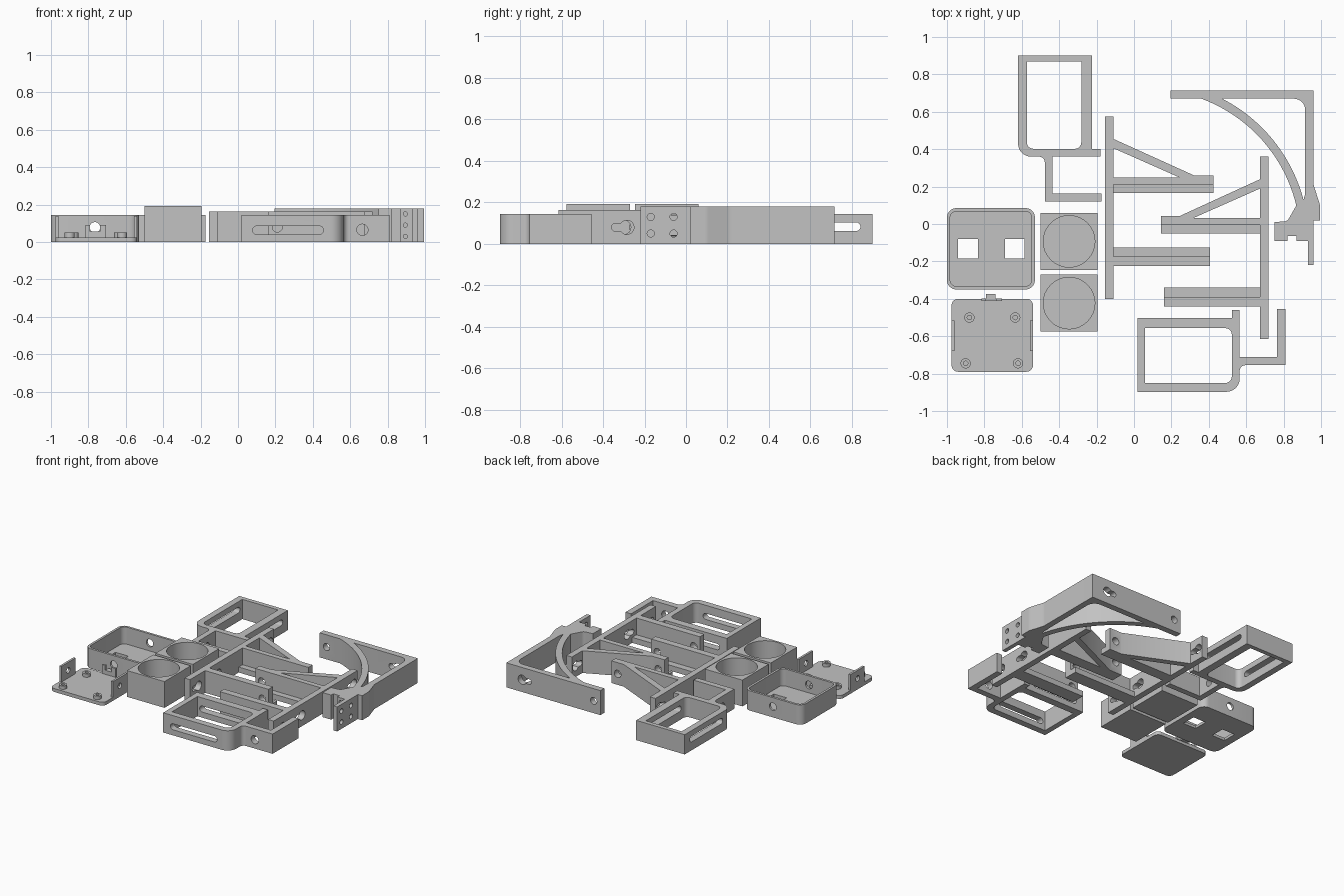
import bpy, bmesh, math
from mathutils import Vector

if "Cube" in bpy.data.objects:
    bpy.data.objects.remove(bpy.data.objects["Cube"])

grey = bpy.data.materials.new("plain grey")
grey.diffuse_color = (0.54, 0.54, 0.54, 1)
grey.use_nodes = True
grey.node_tree.nodes["Principled BSDF"].inputs["Base Color"].default_value = grey.diffuse_color


def rounded(pts):
    """Outline from (x, y) or (x, y, radius) corners."""
    out, n = [], len(pts)
    for i, c in enumerate(pts):
        p = Vector(c[:2])
        if len(c) < 3:
            out.append(p)
            continue
        a = (Vector(pts[i - 1][:2]) - p).normalized()
        b = (Vector(pts[(i + 1) % n][:2]) - p).normalized()
        half = a.angle(b) / 2
        mid = p + (a + b).normalized() * (c[2] / math.sin(half))
        t = c[2] / math.tan(half)
        s, e = p + a * t - mid, p + b * t - mid
        a0 = math.atan2(s.y, s.x)
        turn = math.atan2(s.x * e.y - s.y * e.x, s.dot(e))
        out += [mid + Vector((math.cos(a0 + turn * k / 8), math.sin(a0 + turn * k / 8))) * c[2]
                for k in range(9)]
    return out


def rect(x0, x1, y0, y1, r=None):
    tail = (r,) if r else ()
    return rounded([(x, y) + tail for x, y in ((x0, y0), (x1, y0), (x1, y1), (x0, y1))])


def arc(cx, cy, r, a0, a1, n=24):
    return [(cx + r * math.cos(math.radians(a0 + (a1 - a0) * k / n)),
             cy + r * math.sin(math.radians(a0 + (a1 - a0) * k / n))) for k in range(n + 1)]


def circle(cx, cy, r):
    return arc(cx, cy, r, 0, 360, 32)[:-1]


def slot(u0, u1, v, r):
    return arc(u1, v, r, -90, 90, 12) + arc(u0, v, r, 90, 270, 12)


def prism(name, loops, w0, w1, axis='Z'):
    """Extrude outlines (further loops are holes) from w0 to w1 along an axis."""
    cu = bpy.data.curves.new(name, 'CURVE')
    cu.dimensions, cu.fill_mode, cu.extrude = '2D', 'BOTH', (w1 - w0) / 2
    for loop in loops:
        s = cu.splines.new('POLY')
        s.points.add(len(loop) - 1)
        for q, p in zip(s.points, loop):
            q.co = (p[0], p[1], 0, 1)
        s.use_cyclic_u = True
    tmp = bpy.data.objects.new(name, cu)
    bpy.context.collection.objects.link(tmp)
    me = bpy.data.meshes.new_from_object(
        tmp.evaluated_get(bpy.context.evaluated_depsgraph_get()))
    bpy.data.objects.remove(tmp)
    bm = bmesh.new()
    bm.from_mesh(me)
    for v in bm.verts:
        x, y, z = v.co
        z += (w0 + w1) / 2
        v.co = {'Z': (x, y, z), 'Y': (x, z, y), 'X': (z, x, y)}[axis]
    bmesh.ops.remove_doubles(bm, verts=bm.verts, dist=1e-5)
    bmesh.ops.recalc_face_normals(bm, faces=bm.faces)
    bm.to_mesh(me)
    bm.free()
    me.materials.clear()
    me.materials.append(grey)
    ob = bpy.data.objects.new(name, me)
    bpy.context.collection.objects.link(ob)
    return ob


def cut(ob, loop, w0, w1, axis):
    """Drill an outline through a part."""
    tool = prism("cutter", [loop], w0, w1, axis)
    m = ob.modifiers.new("hole", 'BOOLEAN')
    m.operation, m.object, m.solver = 'DIFFERENCE', tool, 'EXACT'
    me = bpy.data.meshes.new_from_object(
        ob.evaluated_get(bpy.context.evaluated_depsgraph_get()))
    ob.modifiers.clear()
    ob.data = me
    bpy.data.objects.remove(tool)


def keyhole(ob, u, v, w0, w1, axis):
    cut(ob, circle(u + 0.02, v, 0.034), w0, w1, axis)
    cut(ob, slot(u - 0.035, u + 0.02, v, 0.019), w0, w1, axis)


# Open case with rounded corners, cable holes and two square floor windows
inner = rect(-0.983, -0.547, -0.333, 0.068, 0.035)
case = prism("case_wall", [rect(-1, -0.53, -0.35, 0.085, 0.05), inner], 0, 0.145)
cut(case, circle(-0.765, 0.078, 0.028), -0.4, 0.2, 'Y')
prism("case_floor", [inner, rect(-0.94, -0.835, -0.185, -0.08),
                     rect(-0.69, -0.585, -0.185, -0.08)], 0, 0.02)

# Lid plate with screw bosses, side tabs and rear latch
prism("lid_plate", [rect(-0.975, -0.54, -0.79, -0.4, 0.035)], 0, 0.025)
for x, y in ((-0.88, -0.5), (-0.635, -0.5), (-0.9, -0.745), (-0.62, -0.745)):
    prism("screw_boss", [circle(x, y, 0.027), circle(x, y, 0.012)], 0.025, 0.05)
for x in (-0.975, -0.556):
    tab = prism("lid_side_tab", [rect(x, x + 0.016, -0.68, -0.515)], 0.02, 0.14)
    cut(tab, circle(-0.6, 0.08, 0.02), x - 0.1, x + 0.1, 'X')
latch = prism("lid_latch", [rect(-0.815, -0.705, -0.412, -0.397)], 0.02, 0.09)
cut(latch, rect(-0.792, -0.738, 0.055, 0.12), -0.5, -0.3, 'Y')
prism("latch_tongue", [rect(-0.79, -0.74, -0.4, -0.375)], 0.02, 0.055)

# Two blocks with round pockets
for y in (-0.245, -0.575):
    sq, hole = rect(-0.5, -0.195, y, y + 0.305), circle(-0.347, y + 0.152, 0.138)
    block = prism("cup_block", [sq], 0, 0.193)
    cut(block, hole, 0.03, 0.3, 'Z')

# Rear slotted frame with hooked foot
rear = prism("rear_frame", [
    rounded([(-0.62, 0.9), (-0.225, 0.9), (-0.225, 0.4), (-0.18, 0.4), (-0.18, 0.36),
             (-0.435, 0.36), (-0.435, 0.162), (-0.175, 0.162), (-0.175, 0.12),
             (-0.477, 0.12), (-0.477, 0.36, 0.03), (-0.62, 0.36, 0.07)]),
    rounded([(-0.573, 0.868), (-0.282, 0.868), (-0.282, 0.402, 0.035),
             (-0.573, 0.402, 0.035)])], 0, 0.145)
cut(rear, slot(0.48, 0.82, 0.083, 0.021), -0.7, -0.2, 'X')
cut(rear, circle(0.26, 0.065, 0.03), -0.6, -0.4, 'X')

# Front slotted frame with hooked foot
front = prism("front_frame", [
    rounded([(0.02, -0.897), (0.565, -0.897, 0.07), (0.565, -0.755, 0.03), (0.81, -0.755),
             (0.81, -0.455), (0.765, -0.455), (0.765, -0.71), (0.565, -0.71),
             (0.565, -0.46), (0.523, -0.46), (0.523, -0.502), (0.02, -0.502)]),
    rounded([(0.06, -0.85), (0.523, -0.85, 0.035), (0.523, -0.557, 0.035),
             (0.06, -0.557)])], 0, 0.145)
cut(front, slot(0.1, 0.435, 0.063, 0.022), -1, -0.4, 'Y')
cut(front, circle(0.665, 0.065, 0.03), -0.8, -0.7, 'Y')


# Braced support rails: s mirrors in x, dy shifts along y
def support(name, x0, s, dy, len_a, len_b):
    def P(pts):
        return [(x0 + s * p[0], p[1] + dy) + tuple(p[2:]) for p in pts]
    rail = prism(name + "_rail", [
        rounded(P([(0, -0.4), (0.045, -0.4), (0.045, -0.225), (len_b, -0.225),
                   (len_b, -0.175), (0.045, -0.175), (0.045, 0.21), (len_a, 0.21),
                   (len_a, 0.258), (len_a - 0.1, 0.258), (0.045, 0.455), (0.045, 0.575),
                   (0, 0.575)])),
        rounded(P([(0.045, 0.405), (0.4, 0.248), (0.045, 0.248)]))], 0, 0.163)
    for y in (-0.32, -0.09, 0.51):
        keyhole(rail, y + dy, 0.08, x0 - 0.06, x0 + 0.06, 'X')
    for u, y in ((len_a - 0.05, 0.23), (len_b - 0.05, -0.2)):
        cut(rail, circle(x0 + s * u, 0.08, 0.027), y + dy - 0.05, y + dy + 0.05, 'Y')
    for y, length in ((0.165, len_a), (-0.175, len_b)):
        h = 0.045 if y > 0 else 0.05
        prism(name + "_ledge", [rounded(P([(0.045, y), (length, y), (length, y + h),
                                           (0.045, y + h)]))], 0, 0.04)


support("left_support", -0.155, 1, 0, 0.58, 0.56)
support("right_support", 0.72, -1, -0.215, 0.575, 0.56)

# Corner bracket with curved brace and toothed mounting end
bracket = prism("corner_bracket", [
    rounded([(0.195, 0.715), (0.96, 0.715), (0.96, 0.21, 0.06), (0.995, 0.1, 0.06),
             (0.995, 0.02), (0.96, 0.02), (0.96, -0.22), (0.93, -0.22), (0.93, -0.09),
             (0.87, -0.09), (0.87, -0.065), (0.82, -0.065), (0.82, -0.09), (0.75, -0.09),
             (0.75, 0.01), (0.82, 0.015, 0.03)] + arc(0.08, -0.09, 0.81, 13.5, 69.8)
            + [(0.195, 0.67)]),
    rounded([(0.915, 0.67, 0.06), (0.915, 0.16)] + arc(0.08, -0.09, 0.855, 14.9, 62.7))],
    0, 0.18)
cut(bracket, circle(0.25, 0.09, 0.026), 0.6, 0.8, 'Y')
keyhole(bracket, 0.81, 0.09, 0.64, 0.8, 'Y')
for z in (0.05, 0.13):
    for y in (-0.06, -0.17):
        cut(bracket, circle(y, z, 0.017), 0.9, 1.0, 'X')
for z in (0.03, 0.09, 0.15):
    cut(bracket, circle(0.895, z, 0.011), -0.12, -0.03, 'Y')

# Smooth round surfaces, keep edges sharp
for ob in bpy.context.collection.objects:
    ob.select_set(True)
    bpy.context.view_layer.objects.active = ob
bpy.ops.object.shade_smooth_by_angle(angle=math.radians(30))
